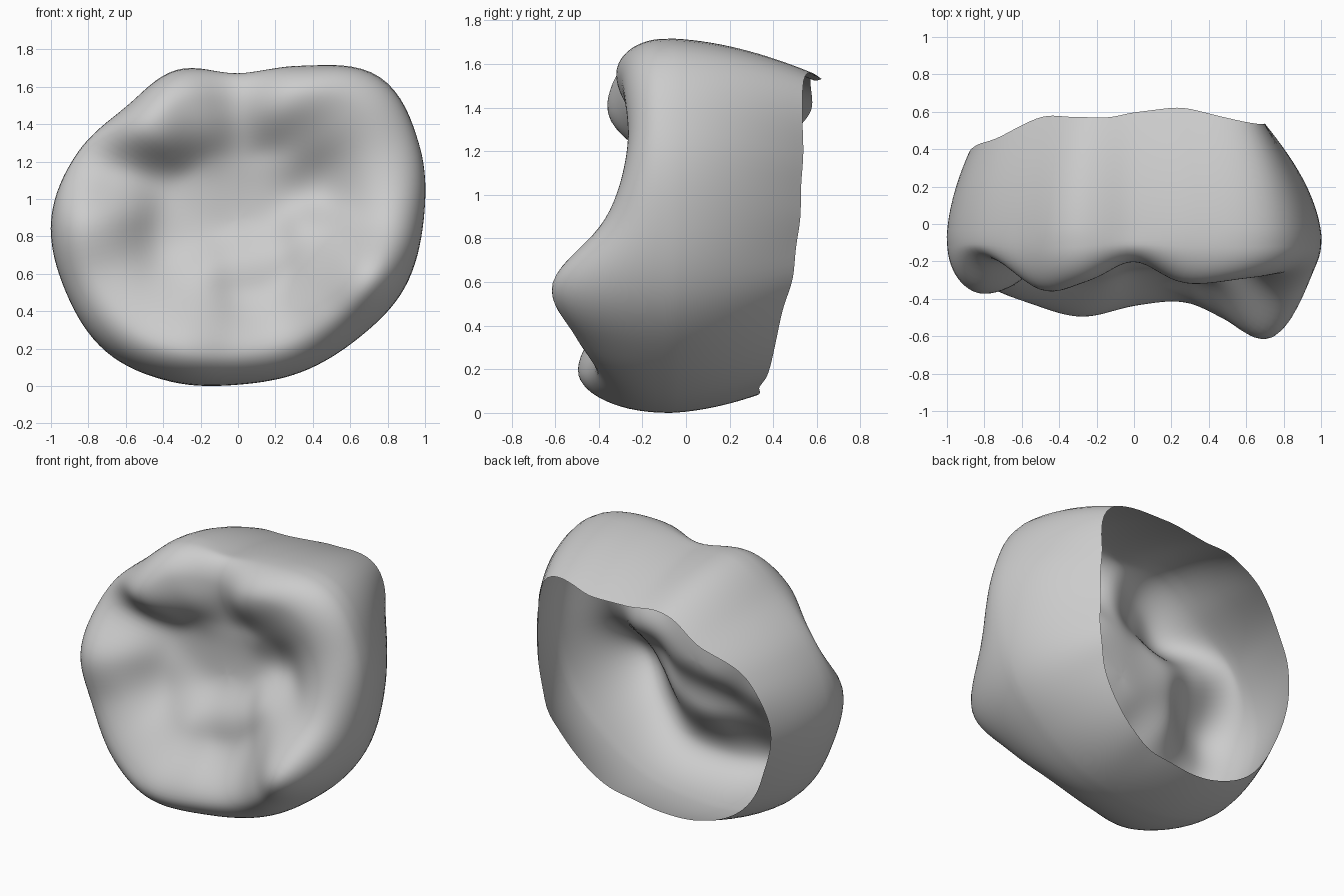
import bpy, bmesh, random
from math import sin, cos, pi, exp

if "Cube" in bpy.data.objects:
    bpy.data.objects.remove(bpy.data.objects["Cube"], do_unlink=True)

random.seed(4)
SEGMENTS = 128
CENTRE_Z = 0.9
EQUATOR_Y = -0.1
CREST = 0.8

# Sixteen samples around the crown, counter-clockwise from +x
outline = [.995, 1.05, 1.075, .89, .78, .865, .85, .93,
           1.0, 1.0, 1.0, .94, .885, .885, .905, .965]
crest_y = [-.37, -.27, -.29, -.32, -.2, -.31, -.36, -.19,
           -.37, -.35, -.42, -.5, -.44, -.42, -.52, -.62]
rim_y = [.53, .54, .55, .61, .59, .57, .58, .46,
         .38, .35, .33, .32, .33, .37, .42, .49]
rim_scale = [.7, .72, .83, .78, .81, .79, .82, .87,
             .88, .88, .9, .91, .9, .88, .82, .74]

# Chewing surface: x, z, y of the fossa, grooves and inner cusp slopes
anchors = [(.05, .95, -.1), (.5, 1.1, -.07), (-.4, 1.15, -.1), (-.4, .75, -.15),
           (.05, 1.3, -.12), (.1, .6, -.24), (-.3, .5, -.33), (.5, .75, -.3),
           (.4, 1.35, -.22), (-.25, 1.4, -.26), (-.65, .95, -.24),
           (-.65, .6, -.28), (.75, 1.1, -.17), (-.2, 1.05, -.12)]


def around(table, t):
    """Smooth periodic interpolation of a table; t runs from 0 to 1."""
    n = len(table)
    i = int(t * n)
    f = t * n - i
    a, b, c, d = (table[(i + k) % n] for k in (-1, 0, 1, 2))
    return b + .5 * f * (c - a + f * (2*a - 5*b + 4*c - d + f * (3*(b - c) + d - a)))


def point(t, scale, y):
    radius = scale * around(outline, t)
    return radius * cos(2 * pi * t), y, CENTRE_Z + radius * sin(2 * pi * t)


def fossa(x, z):
    """Blend of the anchor depths around a place on the chewing surface."""
    total = depth = 0
    for ax, az, ay in anchors:
        weight = exp(-((x - ax) ** 2 + (z - az) ** 2) / .035) + 1e-6
        total += weight
        depth += weight * ay
    return depth / total


def wall(t, k):
    """From the open, uneven rim (k = 0) to the widest girth (k = 1)."""
    s = around(rim_scale, t)
    y = around(rim_y, t) + around(chips, t)
    return point(t, 1 - (1 - s) * (1 - k) ** 1.8, y + (EQUATOR_Y - y) * k)


def shoulder(t, k):
    """From the widest girth over to the cusp crest."""
    a = k * pi / 2
    rise = (around(crest_y, t) - EQUATOR_Y) * sin(a)
    return point(t, CREST + (1 - CREST) * cos(a), EQUATOR_Y + rise)


def basin(t, k):
    """From the cusp crest down into the central fossa."""
    x, y, z = point(t, CREST * (1 - k), around(crest_y, t))
    f = min(1, k / .5)
    blend = f * f * (3 - 2 * f)
    return x, y + (fossa(x, z) - y) * blend, z


# Rings of the shell, running from rim to fossa
chips = [random.uniform(-.012, .012) for _ in range(32)]
rings = [(wall, i / 16) for i in range(16)]
rings += [(shoulder, i / 14) for i in range(14)]
rings += [(basin, i / 26) for i in range(26)]

bm = bmesh.new()
loops = [[bm.verts.new(section(i / SEGMENTS, k)) for i in range(SEGMENTS)]
         for section, k in rings]

# Skin the rings and close the fossa
for lower, upper in zip(loops, loops[1:]):
    for i in range(SEGMENTS):
        j = (i + 1) % SEGMENTS
        bm.faces.new((lower[i], lower[j], upper[j], upper[i]))
pole = bm.verts.new((0, fossa(0, CENTRE_Z), CENTRE_Z))
for i in range(SEGMENTS):
    bm.faces.new((loops[-1][i], loops[-1][(i + 1) % SEGMENTS], pole))

# Soften the chewing surface while the rim stays put
soft = [v for loop in loops[16:] for v in loop] + [pole]
for _ in range(4):
    bmesh.ops.smooth_vert(bm, verts=soft, factor=.5,
                          use_axis_x=True, use_axis_y=True, use_axis_z=True)

# Face the shell outward and rest it on the ground
bmesh.ops.recalc_face_normals(bm, faces=bm.faces)
bm.normal_update()
if pole.normal.y > 0:
    bmesh.ops.reverse_faces(bm, faces=bm.faces)
low = min(v.co.z for v in bm.verts)
bmesh.ops.translate(bm, verts=bm.verts, vec=(0, 0, -low))

mesh = bpy.data.meshes.new("molar_crown")
bm.to_mesh(mesh)
bm.free()
mesh.shade_smooth()
crown = bpy.data.objects.new("molar_crown", mesh)
bpy.context.collection.objects.link(crown)
